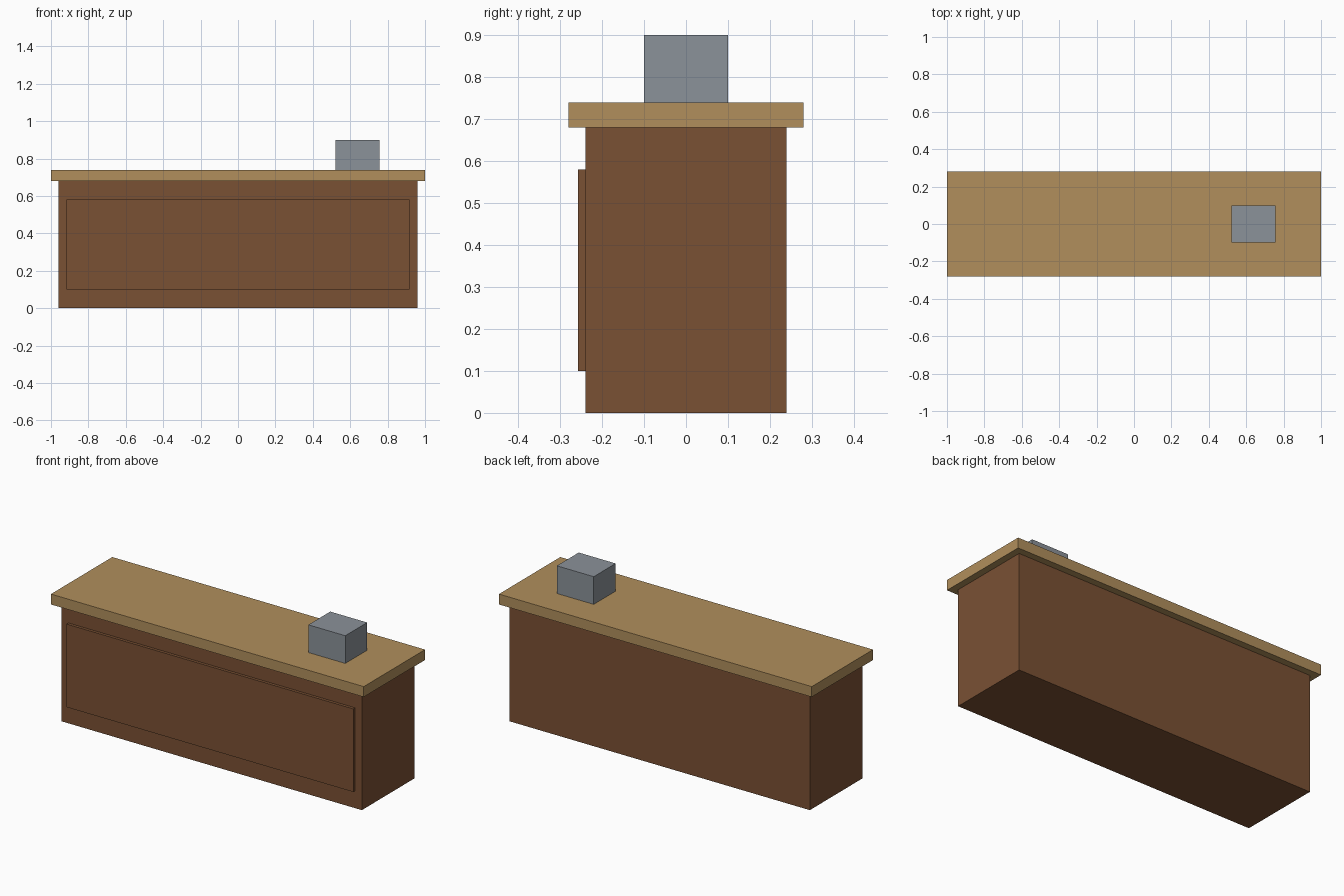
import bpy

# Remove the default cube
if "Cube" in bpy.data.objects:
    bpy.data.objects.remove(bpy.data.objects["Cube"], do_unlink=True)


def make_material(name, rgb):
    mat = bpy.data.materials.new(name)
    mat.use_nodes = True
    color = (*rgb, 1.0)
    mat.diffuse_color = color
    for node in mat.node_tree.nodes:
        if node.type == "BSDF_PRINCIPLED":
            node.inputs["Base Color"].default_value = color
    return mat


def box(name, low, high, mat):
    """Axis-aligned box between two opposite corners."""
    center = [(a + b) / 2 for a, b in zip(low, high)]
    bpy.ops.mesh.primitive_cube_add(size=1, location=center)
    obj = bpy.context.object
    obj.name = obj.data.name = name
    obj.scale = [b - a for a, b in zip(low, high)]
    bpy.ops.object.transform_apply(location=False, rotation=False, scale=True)
    obj.data.materials.append(mat)
    return obj


brown_wood = make_material("brown wood", (0.195, 0.082, 0.034))
light_wood = make_material("light wood", (0.44, 0.275, 0.107))
grey_metal = make_material("grey metal", (0.258, 0.287, 0.319))

# Counter body with a raised panel on the front
box("counter_body", (-0.96, -0.24, 0), (0.96, 0.24, 0.68), brown_wood)
box("front_panel", (-0.917, -0.257, 0.1), (0.917, -0.24, 0.58), brown_wood)

# Overhanging worktop
box("countertop", (-1, -0.28, 0.68), (1, 0.28, 0.74), light_wood)

# Register standing on the worktop
box("register", (0.52, -0.1, 0.74), (0.756, 0.1, 0.9), grey_metal)
